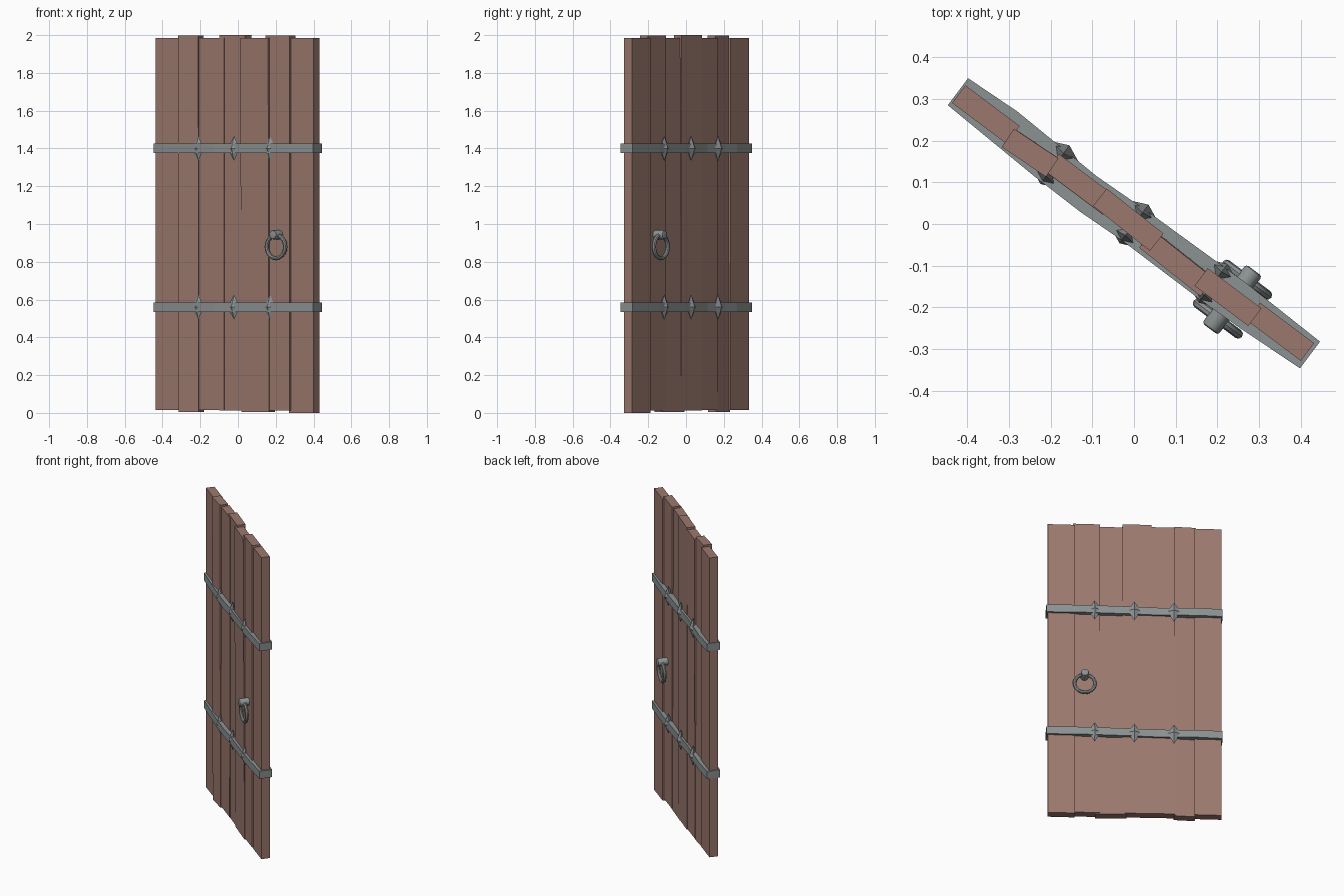
import bpy, bmesh, math
from mathutils import Matrix, Vector

if "Cube" in bpy.data.objects:
    bpy.data.objects.remove(bpy.data.objects["Cube"], do_unlink=True)

# The door is built along x, then swung open about z
SWING = Matrix.Rotation(math.atan2(-0.6, 0.8), 4, 'Z')


def material(name, rgb):
    m = bpy.data.materials.new(name)
    m.use_nodes = True
    m.diffuse_color = (*rgb, 1)
    m.node_tree.nodes["Principled BSDF"].inputs["Base Color"].default_value = (*rgb, 1)
    return m


WOOD = material("brown_wood", (0.33, 0.19, 0.157))
IRON = material("grey_iron", (0.26, 0.283, 0.283))


def finish(bm, name, mat, smooth=False):
    bmesh.ops.recalc_face_normals(bm, faces=bm.faces)
    bm.transform(SWING)
    mesh = bpy.data.meshes.new(name)
    bm.to_mesh(mesh)
    bm.free()
    mesh.materials.append(mat)
    obj = bpy.data.objects.new(name, mesh)
    bpy.context.collection.objects.link(obj)
    if smooth:
        bpy.ops.object.select_all(action='DESELECT')
        obj.select_set(True)
        bpy.context.view_layer.objects.active = obj
        bpy.ops.object.shade_smooth_by_angle(angle=math.radians(40))
    return obj


def plank(name, x0, x1, y, z0, z1, yaw, lean):
    bm = bmesh.new()
    size = Matrix.Diagonal((x1 - x0, 0.053, z1 - z0, 1))
    turn = Matrix.Rotation(math.radians(yaw), 4, 'Z')
    place = Matrix.Translation(((x0 + x1) / 2, y, (z0 + z1) / 2))
    bmesh.ops.create_cube(bm, size=1, matrix=place @ turn @ size)
    for v in bm.verts:  # slight lean from bottom to top
        v.co.y += lean * (v.co.z - 1)
    finish(bm, name, WOOD)


# Uneven planks: left edge, right edge, depth, bottom, top, yaw, lean
planks = [
    (-0.523, -0.360, -0.003, 0.015, 1.985, 0, 0),
    (-0.366, -0.238, -0.011, 0.006, 1.998, 3, -0.002),
    (-0.245, -0.072, -0.001, 0.015, 1.986, 0, 0.001),
    (-0.104, 0.070, 0.000, 0.012, 2.000, -1.5, 0),
    (0.045, 0.232, -0.010, 0.005, 1.986, -1.5, -0.004),
    (0.205, 0.366, -0.005, 0.012, 1.998, 0, 0),
    (0.355, 0.517, 0.004, 0.000, 1.985, 0, 0),
]
for i, p in enumerate(planks):
    plank(f"plank_{i + 1}", *p)

# Iron straps wrapping the door
front = [(-0.528, -0.040), (-0.26, -0.052), (-0.12, -0.054),
         (0.0, -0.049), (0.24, -0.050), (0.36, -0.047), (0.526, -0.038)]
back = [(0.526, 0.042), (0.3, 0.048), (0.02, 0.044),
        (-0.14, 0.038), (-0.386, 0.048), (-0.528, 0.041)]


def strap(name, z, half=0.025):
    bm = bmesh.new()
    base = bm.faces.new([bm.verts.new((x, y, z - half)) for x, y in front + back])
    top = bmesh.ops.extrude_face_region(bm, geom=[base])["geom"]
    bmesh.ops.translate(bm, vec=(0, 0, 2 * half),
                        verts=[v for v in top if isinstance(v, bmesh.types.BMVert)])
    finish(bm, name, IRON)


def spike(name, x, z, side):
    # Pointed diamond, thick in the middle and thin at its tips
    bm = bmesh.new()
    ring = [bm.verts.new((x + dx, side * y, z + dz)) for dx, y, dz in
            ((0.04, 0.04, 0), (0.0, 0.034, 0.066), (-0.04, 0.04, 0), (0.0, 0.034, -0.066))]
    outer = bm.verts.new((x, side * 0.058, z))
    inner = bm.verts.new((x, 0, z))
    for i in range(4):
        for tip in (outer, inner):
            bm.faces.new((ring[i], ring[(i + 1) % 4], tip))
    finish(bm, name, IRON)


for level, z in (("lower", 0.56), ("upper", 1.40)):
    strap(f"{level}_strap", z)
    for face, side in (("front", -1), ("back", 1)):
        for i in (-1, 0, 1):
            spike(f"{level}_{face}_spike_{i + 2}", i * 0.237, z, side)


# Ring pulls on both faces
def ring_pull(face, side, y, tip):
    x, z = 0.297, 0.88
    bm = bmesh.new()
    n, m, major, minor = 20, 8, 0.061, 0.0115
    loops = []
    for i in range(n):
        a = math.tau * i / n
        out = Vector((math.cos(a), 0, math.sin(a)))
        loops.append([bm.verts.new(Vector((x, side * y, z))
                      + out * (major + minor * math.cos(b))
                      + Vector((0, minor * math.sin(b), 0)))
                      for b in (math.tau * j / m for j in range(m))])
    for i in range(n):
        p, q = loops[i], loops[(i + 1) % n]
        for j in range(m):
            k = (j + 1) % m
            bm.faces.new((p[j], q[j], q[k], p[k]))
    finish(bm, f"{face}_ring", IRON, True)

    bm = bmesh.new()
    pose = Matrix.Translation((x, side * tip / 2, z + major + 0.002)) \
        @ Matrix.Rotation(-side * math.pi / 2, 4, 'X')
    bmesh.ops.create_cone(bm, cap_ends=True, segments=12, radius1=0.024,
                          radius2=0.024, depth=tip, matrix=pose)
    rim = [e for e in bm.edges if all(abs(v.co.y) > tip * 0.9 for v in e.verts)]
    bmesh.ops.bevel(bm, geom=rim, offset=0.007, segments=2, affect='EDGES', profile=0.5)
    finish(bm, f"{face}_knob", IRON, True)


ring_pull("front", -1, 0.061, 0.092)
ring_pull("back", 1, 0.056, 0.084)
